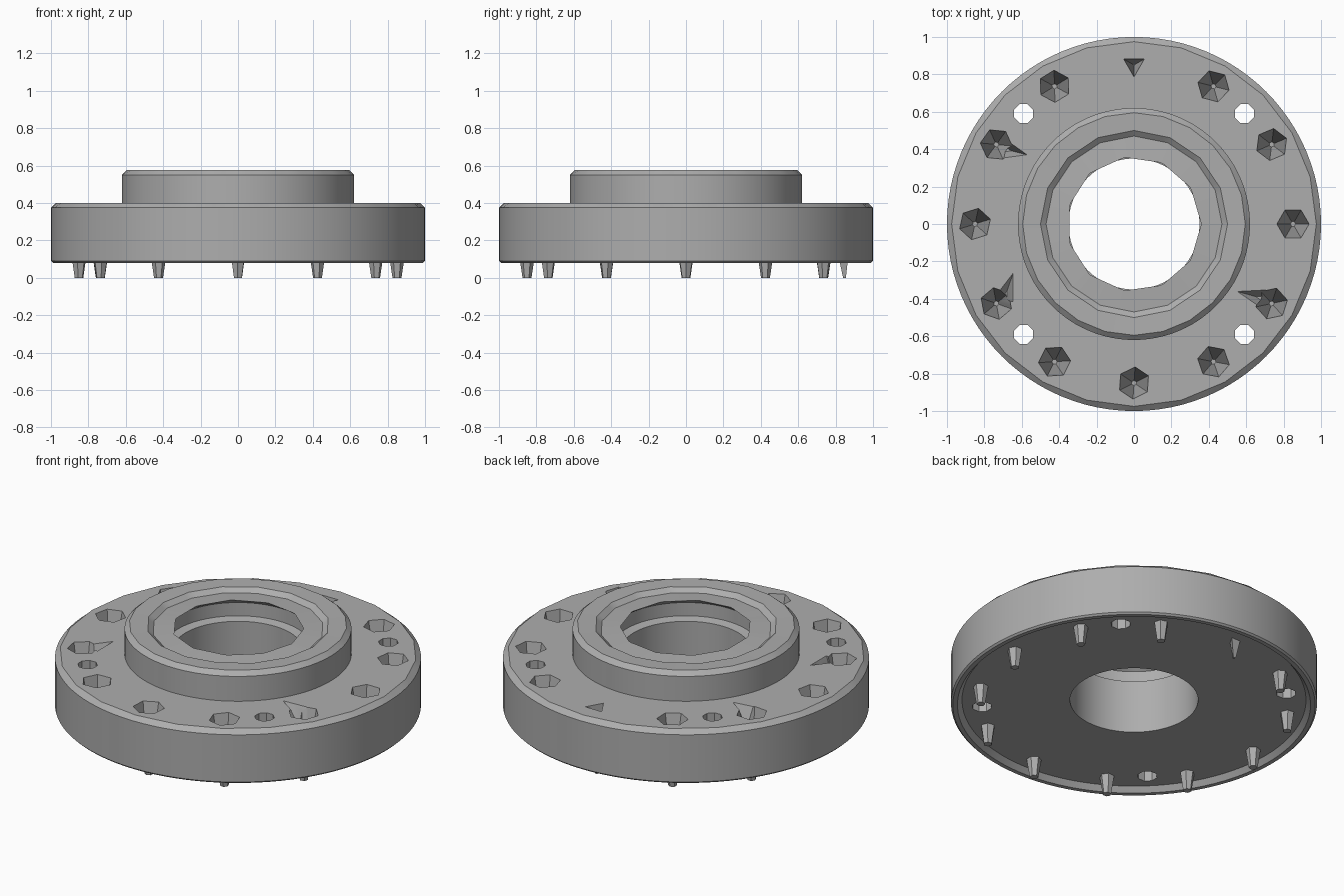
import bpy, bmesh, math
from math import sin, cos, pi, radians

if "Cube" in bpy.data.objects:
    bpy.data.objects.remove(bpy.data.objects["Cube"], do_unlink=True)

metal = bpy.data.materials.new("grey metal")
metal.use_nodes = True
GREY = (0.42, 0.42, 0.42, 1)
metal.diffuse_color = GREY
metal.node_tree.nodes["Principled BSDF"].inputs["Base Color"].default_value = GREY


def finish(bm, name):
    bmesh.ops.recalc_face_normals(bm, faces=bm.faces)
    mesh = bpy.data.meshes.new(name)
    bm.to_mesh(mesh)
    bm.free()
    mesh.materials.append(metal)
    obj = bpy.data.objects.new(name, mesh)
    bpy.context.collection.objects.link(obj)
    return obj


def facet_radius(r, sides, a):
    """Radius at angle a of a regular polygon (a circle when sides is 0)."""
    if not sides:
        return r
    step = 2 * pi / sides
    return r * cos(step / 2) / cos(a % step - step / 2)


def lathe(name, profile, segments):
    """Closed ring turned from (radius, height, sides) points."""
    bm = bmesh.new()
    rings = []
    for r, z, sides in profile:
        ring = []
        for i in range(segments):
            a = 2 * pi * i / segments
            q = facet_radius(r, sides, a)
            ring.append(bm.verts.new((q * cos(a), q * sin(a), z)))
        rings.append(ring)
    for k, low in enumerate(rings):
        high = rings[(k + 1) % len(rings)]
        for i in range(segments):
            j = (i + 1) % segments
            bm.faces.new((low[i], low[j], high[j], high[i]))
    return finish(bm, name)


def prism(bm, bottom, top, z0, z1):
    """Solid between two matching outlines."""
    lo = [bm.verts.new((x, y, z0)) for x, y in bottom]
    hi = [bm.verts.new((x, y, z1)) for x, y in top]
    bm.faces.new(lo[::-1])
    bm.faces.new(hi)
    for i in range(len(lo)):
        j = (i + 1) % len(lo)
        bm.faces.new((lo[i], lo[j], hi[j], hi[i]))


def outline(x, y, r, sides, turn):
    return [(x + r * cos(turn + 2 * pi * i / sides),
             y + r * sin(turn + 2 * pi * i / sides)) for i in range(sides)]


def taper(bm, x, y, r0, r1, z0, z1, sides, turn):
    prism(bm, outline(x, y, r0, sides, turn), outline(x, y, r1, sides, turn), z0, z1)


def boolean(target, tool, operation):
    mod = target.modifiers.new(operation.lower(), "BOOLEAN")
    mod.operation = operation
    mod.object = tool
    mod.solver = "EXACT"
    mod.use_self = True
    bpy.ops.object.select_all(action="DESELECT")
    bpy.context.view_layer.objects.active = target
    target.select_set(True)
    bpy.ops.object.modifier_apply(modifier=mod.name)
    bpy.data.objects.remove(tool, do_unlink=True)


# Flange disc, hub and grooved bore in one turned section
flange = lathe("flange", [
    (0.35, 0.11, 0), (0.94, 0.11, 0), (0.965, 0.08, 0), (0.99, 0.08, 0),
    (1.0, 0.09, 0), (1.0, 0.375, 0), (0.975, 0.40, 24), (0.62, 0.40, 0),
    (0.62, 0.55, 0), (0.595, 0.575, 24), (0.50, 0.572, 16), (0.47, 0.548, 16),
    (0.36, 0.555, 11), (0.40, 0.52, 0), (0.40, 0.44, 0), (0.35, 0.43, 0),
], 96)

# Bolt circle: tapered pockets whose pointed ends show below
spikes, pockets, slivers = bmesh.new(), bmesh.new(), bmesh.new()
for k in range(12):
    a = radians(30 * k)
    x, y = 0.85 * cos(a), 0.85 * sin(a)
    if k == 3:
        # one small three-sided pocket
        taper(spikes, x, y, 0.01, 0.04, 0.0, 0.14, 3, -pi / 2)
        taper(pockets, x, y, 0.008, 0.065, 0.10, 0.41, 3, -pi / 2)
    else:
        turn = 0.4 * k
        taper(spikes, x, y, 0.024, 0.045, 0.0, 0.14, 6, turn)
        taper(pockets, x, y, 0.014, 0.088, 0.03, 0.41, 6, turn)

# Four clear through holes
for sx in (-1, 1):
    for sy in (-1, 1):
        taper(pockets, 0.59 * sx, 0.59 * sy, 0.055, 0.055, 0.0, 0.5, 8, pi / 8)

# Shallow torn notches beside three pockets
for deg, tip in ((150, (-0.57, 0.37)), (210, (-0.645, -0.26)), (330, (0.55, -0.36))):
    a = radians(deg)
    x, y = 0.80 * cos(a), 0.80 * sin(a)
    dx, dy = tip[0] - x, tip[1] - y
    length = math.hypot(dx, dy)
    nx, ny = -dy / length * 0.05, dx / length * 0.05
    top = [(x + nx, y + ny), (x - nx, y - ny), tip]
    low = [(x + 0.3 * (px - x), y + 0.3 * (py - y)) for px, py in top]
    prism(slivers, low, top, 0.32, 0.402)

boolean(flange, finish(spikes, "spikes"), "UNION")
boolean(flange, finish(pockets, "pockets"), "DIFFERENCE")
boolean(flange, finish(slivers, "notches"), "DIFFERENCE")

bpy.ops.object.select_all(action="DESELECT")
flange.select_set(True)
bpy.context.view_layer.objects.active = flange
bpy.ops.object.shade_smooth_by_angle(angle=radians(20))
